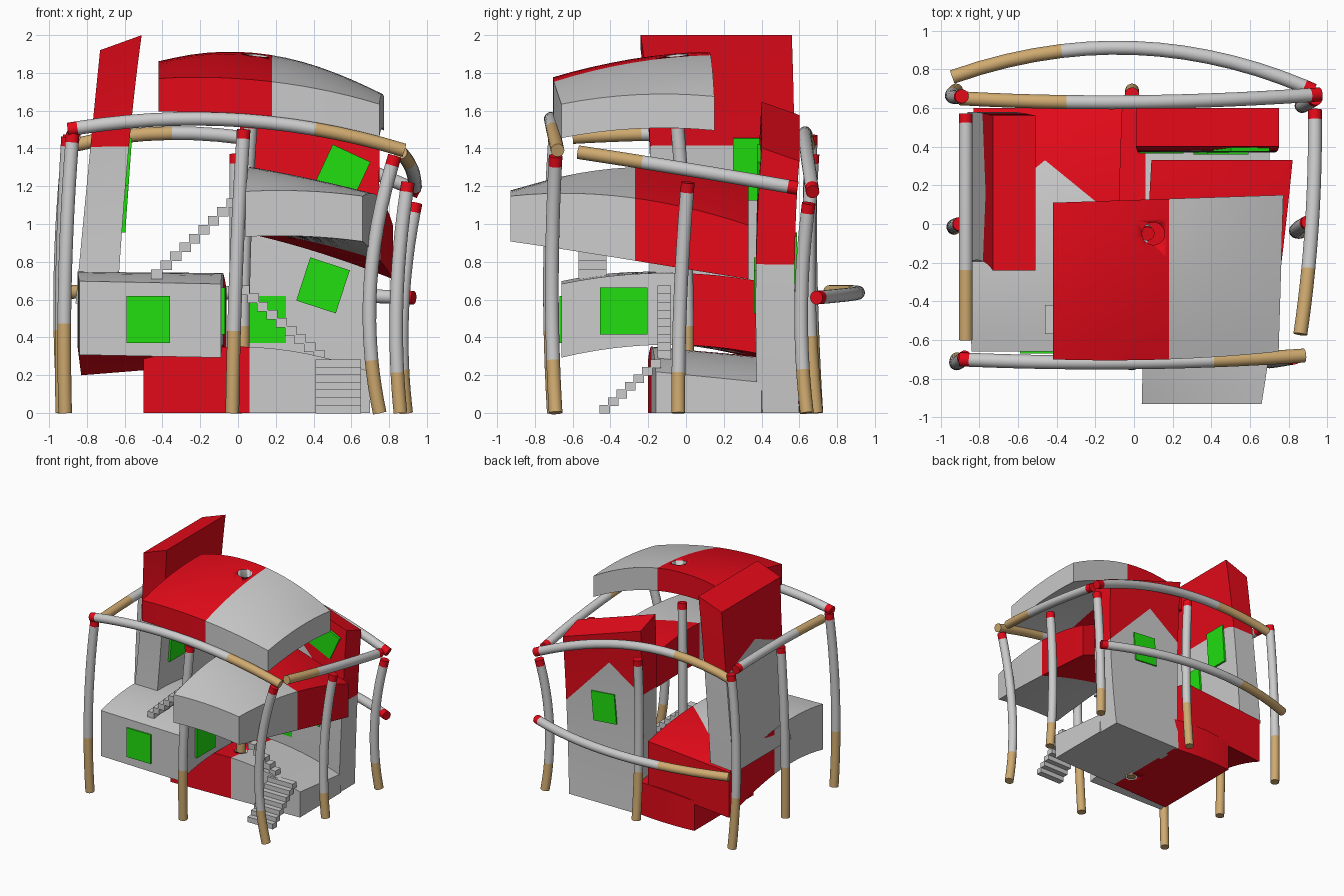
import bpy, bmesh
from math import radians, cos, sin, tau
from mathutils import Vector, Matrix

if "Cube" in bpy.data.objects:
    bpy.data.objects.remove(bpy.data.objects["Cube"])


def material(name, rgb):
    m = bpy.data.materials.new(name)
    m.diffuse_color = (*rgb, 1)
    m.use_nodes = True
    m.node_tree.nodes["Principled BSDF"].inputs["Base Color"].default_value = m.diffuse_color
    return m


RED = material("red", (0.78, 0.003, 0.01))
TAN = material("tan", (0.62, 0.40, 0.16))
GREEN = material("green", (0.015, 0.74, 0.005))


def finish(name, bm, mats, smooth=True):
    bmesh.ops.recalc_face_normals(bm, faces=bm.faces)
    me = bpy.data.meshes.new(name)
    bm.to_mesh(me)
    bm.free()
    for m in mats:
        me.materials.append(m)
    ob = bpy.data.objects.new(name, me)
    bpy.context.collection.objects.link(ob)
    if smooth:
        bpy.ops.object.select_all(action='DESELECT')
        ob.select_set(True)
        bpy.context.view_layer.objects.active = ob
        bpy.ops.object.shade_smooth_by_angle(angle=radians(35))
    return ob


def quad(a, b, c, t):
    # smooth curve through three values
    return (a * (2 * t - 1) * (t - 1)) + b * 4 * t * (1 - t) + c * t * (2 * t - 1)


def skin(bm, rings):
    n = len(rings[0])
    for i in range(len(rings) - 1):
        for j in range(n):
            k = (j + 1) % n
            bm.faces.new((rings[i][j], rings[i][k], rings[i + 1][k], rings[i + 1][j]))
    bm.faces.new(rings[0])
    bm.faces.new(rings[-1])


def block(name, axis, stations, planes, bow=0, slope=0, seg=14, cross=8):
    # station: position, first range, second range, tilt of second, tilt of position
    bm = bmesh.new()
    rings = []
    for i in range(seg + 1):
        p, a0, a1, b0, b1, t, k = [quad(*v, i / seg) for v in zip(*stations)]
        s = [j / cross for j in range(cross + 1)]
        ring = []
        for f, b in [(f, b0) for f in s] + [(f, b1) for f in reversed(s)]:
            a = a0 + (a1 - a0) * f
            d = a - (a0 + a1) / 2
            q = p + k * d + slope * (b - (b0 + b1) / 2) * i / seg
            if abs(b) > 1e-6:  # a floor at zero stays flat
                b += t * d + bow * 4 * f * (1 - f)
            ring.append(bm.verts.new({'x': (q, a, b), 'y': (a, q, b), 'z': (a, b, q)}[axis]))
        rings.append(ring)
    skin(bm, rings)
    planes = [(Vector(c), Vector(n).normalized()) for c, n in planes]
    for c, n in planes:
        bmesh.ops.bisect_plane(bm, geom=bm.verts[:] + bm.edges[:] + bm.faces[:], plane_co=c, plane_no=n)
    for f in bm.faces:
        m = f.calc_center_median()
        f.material_index = int(any((m - c).dot(n) > 0 for c, n in planes))
    return finish(name, bm, (None, RED))


def tube(name, p0, p1, p2, tan=0.3, r=0.036, sides=20):
    # bent pole: tan start, grey middle, red end
    p0, p1, p2 = map(Vector, (p0, p1, p2))
    red = 1 - 0.05 / (p2 - p0).length
    ts = [tan * i / 4 for i in range(4)] + [tan + (red - tan) * i / 10 for i in range(11)] + [1]
    ref = Vector((0, 1, 0)) if abs((p2 - p0).z) > 1 else Vector((0, 0, 1))
    bm = bmesh.new()
    rings = []
    for t in ts:
        c = quad(p0, p1, p2, t)
        d = (quad(p0, p1, p2, t + 0.01) - quad(p0, p1, p2, t - 0.01)).normalized()
        u = d.cross(ref).normalized()
        v = d.cross(u)
        rings.append([bm.verts.new(c + r * (u * cos(tau * j / sides) + v * sin(tau * j / sides)))
                      for j in range(sides)])
    skin(bm, rings)
    bm.faces.ensure_lookup_table()
    for i in range(len(ts) - 1):
        for j in range(sides):
            bm.faces[i * sides + j].material_index = 1 if i < 4 else (2 if i == len(ts) - 2 else 0)
    bm.faces[-2].material_index = 1
    bm.faces[-1].material_index = 2
    return finish(name, bm, (None, TAN, RED))


def boxes(name, items, mats=(), rot=0):
    bm = bmesh.new()
    for c, s in items:
        bmesh.ops.create_cube(bm, size=1, matrix=Matrix.Translation(c)
                              @ Matrix.Rotation(radians(rot), 4, 'Y') @ Matrix.Diagonal((*s, 1)))
    return finish(name, bm, mats, False)


def drill(ob, x, y, z, r):
    bm = bmesh.new()
    bmesh.ops.create_cone(bm, cap_ends=True, segments=32, radius1=r, radius2=r, depth=0.9,
                          matrix=Matrix.Translation((x, y, z)))
    cutter = finish("hole_cutter", bm, ())
    cutter.hide_render = True
    mod = ob.modifiers.new("hole", 'BOOLEAN')
    mod.operation = 'DIFFERENCE'
    mod.object = cutter
    bpy.context.view_layer.objects.active = ob
    bpy.ops.object.modifier_apply(modifier=mod.name)
    bpy.data.objects.remove(cutter)


# bent rooms and slabs
block("left_room", 'y', [(-.66, -.84, -.09, .30, .69, -.02, 0),
                         (-.03, -.85, -.08, .36, .74, 0, 0),
                         (.60, -.83, -.06, .23, .62, .08, 0)],
      [((-.46, .33, 0), (.31, .38, 0)), ((-.46, .33, 0), (-.31, .38, 0))])
base = block("ground_room", 'x', [(-.50, -.20, .60, 0, .27, -.04, 0),
                                  (.10, -.18, .58, 0, .31, -.10, 0),
                                  (.70, -.16, .40, 0, .19, -.10, 0)],
             [((.06, 0, 0), (-1, 0, 0))])
block("back_tower", 'z', [(0, .03, .69, .38, .60, 0, 0),
                          (.76, .02, .73, .37, .575, 0, -.12),
                          (1.49, .01, .75, .40, .60, 0, -.33)],
      [((.32, 0, 1.22), (.42, 0, .40)), ((.32, 0, 1.22), (-.22, 0, .32))], slope=-.35)
block("left_tower", 'z', [(.58, -.86, -.64, -.20, .58, 0, 0),
                          (1.35, -.79, -.58, -.19, .575, 0, .3),
                          (1.96, -.73, -.51, -.24, .56, 0, .36)],
      [((-.79, .16, 1.55), (0, .4, 1)), ((-.79, .16, 1.55), (0, -.4, 1)),
       ((-.58, .16, 1.42), (1, 0, 1))])
block("right_room", 'y', [(-.93, .04, .66, .92, 1.16, -.04, 0),
                          (-.30, .06, .75, .89, 1.22, -.23, 0),
                          (.33, .09, .82, .825, 1.11, -.32, 0)],
      [((0, -.27, 0), (0, 1, 0))], bow=.015)
roof = block("roof", 'x', [(-.42, -.70, .11, 1.64, 1.815, .11, 0),
                           (.17, -.70, .13, 1.63, 1.825, .17, 0),
                           (.76, -.66, .15, 1.475, 1.655, .05, .03)],
             [((.18, 0, 0), (-1, 0, 0))], bow=.03)
drill(base, .03, 0, .2, .05)
drill(roof, .10, -.05, 1.7, .058)

# three by three grid of posts
posts = {
    "front_left": ((-.915, -.70, 0), (-.915, -.72, .74), (-.875, -.69, 1.48), .32),
    "front_middle": ((-.03, -.70, 0), (-.01, -.72, .75), (.03, -.69, 1.50), .29),
    "front_right": ((.75, -.69, 0), (.70, -.71, .67), (.83, -.69, 1.36), .21),
    "left_middle": ((-.93, -.02, 0), (-.93, -.01, .73), (-.90, 0, 1.46), .3),
    "centre": ((.03, 0, 0), (.03, 0, .77), (.07, -.05, 1.56), .3),
    "right_middle": ((.86, -.04, 0), (.84, -.03, .60), (.90, .01, 1.22), .18),
    "back_left": ((-.92, .69, 0), (-.94, .66, .73), (-.89, .66, 1.47), .3),
    "back_middle": ((-.01, .69, 0), (-.01, .65, .68), (-.01, .67, 1.37), .3),
    "back_right": ((.89, .64, 0), (.87, .61, .55), (.94, .65, 1.11), .21),
}
for n, p in posts.items():
    tube(n + "_post", *p)

# bowed rails between the posts
rails = {
    "front": ((.88, -.68, 1.39), (0, -.715, 1.55), (-.90, -.70, 1.50), .27),
    "back": ((-.90, .65, 1.41), (0, .63, 1.46), (.96, .67, 1.17), .31),
    "left": ((-.87, -.60, 1.46), (-.87, 0, 1.48), (-.87, .57, 1.47), .3),
    "right": ((.86, -.57, 1.38), (.92, 0, 1.29), (.935, .59, 1.19), .3),
    "lower_back": ((-.94, .76, .64), (0, .91, .635), (.93, .69, .61), .3),
}
for n, p in rails.items():
    tube(n + "_rail", *p)

# square windows
windows = [
    ("left_room_front", (-.475, -.66, .495), (.23, .02, .25), 0),
    ("left_room_side", (-.085, -.33, .54), (.03, .25, .25), 0),
    ("tower_front_upper", (.555, .395, 1.275), (.22, .04, .22), 25),
    ("tower_front_middle", (.45, .375, .675), (.22, .03, .24), 18),
    ("tower_front_lower", (.14, .38, .495), (.23, .03, .25), 0),
    ("tower_back", (.37, .572, .82), (.22, .03, .25), 5),
    ("left_tower_upper", (-.588, .35, 1.29), (.03, .20, .33), 4),
    ("left_tower_lower", (-.603, .03, 1.08), (.03, .20, .25), 4),
]
for n, c, s, rot in windows:
    boxes(n + "_window", [(c, s)], (GREEN,), rot)

# three flights of block steps
boxes("lower_stairs", [((.53, -.43 + .045 * i, .02 + .04 * i), (.24, .055, .045)) for i in range(7)])
boxes("middle_stairs", [((.43 - .05 * i, -.115, .305 + .043 * i), (.06, .07, .05)) for i in range(9)])
boxes("upper_stairs", [((-.43 + .05 * i, -.495, .735 + .047 * i), (.06, .15, .05)) for i in range(11)])
